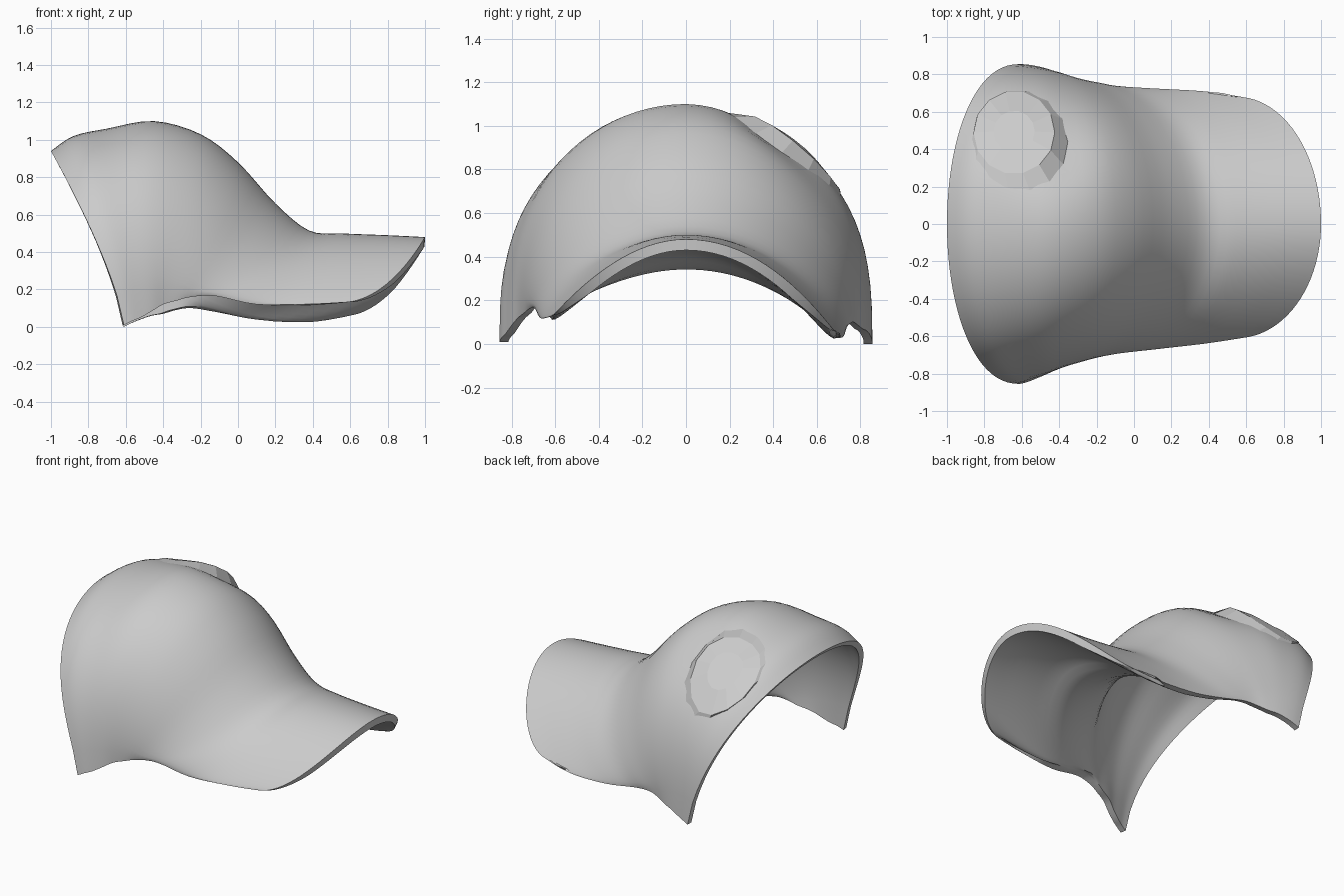
import bpy, bmesh, math
from mathutils import Vector
from mathutils.bvhtree import BVHTree

if "Cube" in bpy.data.objects:
    bpy.data.objects.remove(bpy.data.objects["Cube"])

# Arched sections from brim front to open back:
# centre x, centre z, side x, half width -y, half width +y, side z -y, side z +y, z power, x power, thickness
SECTIONS = [
    (1.00, 0.48, 0.55, 0.61, 0.68, 0.13, 0.06, 1.00, 0.50, 0.05),
    (0.80, 0.49, 0.36, 0.64, 0.71, 0.12, 0.03, 1.00, 0.52, 0.06),
    (0.55, 0.50, 0.10, 0.67, 0.725, 0.12, 0.04, 0.93, 0.52, 0.10),
    (0.38, 0.515, -0.12, 0.695, 0.74, 0.165, 0.08, 0.85, 0.52, 0.18),
    (0.20, 0.66, -0.25, 0.72, 0.765, 0.16, 0.10, 0.70, 0.52, 0.20),
    (0.00, 0.88, -0.33, 0.745, 0.785, 0.14, 0.09, 0.55, 0.50, 0.11),
    (-0.20, 1.03, -0.40, 0.77, 0.81, 0.12, 0.07, 0.48, 0.48, 0.06),
    (-0.45, 1.10, -0.46, 0.80, 0.83, 0.085, 0.06, 0.42, 0.48, 0.04),
    (-0.70, 1.06, -0.52, 0.825, 0.845, 0.05, 0.04, 0.37, 0.46, 0.04),
    (-0.88, 1.02, -0.57, 0.845, 0.853, 0.03, 0.02, 0.35, 0.45, 0.04),
    (-1.00, 0.94, -0.61, 0.855, 0.855, 0.01, 0.0, 0.34, 0.45, 0.04),
]
COLS, STEPS = 44, 4


def spline(k, f):
    """Smoothly interpolate the section table."""
    last = len(SECTIONS) - 1
    rows = [SECTIONS[min(max(k + d, 0), last)] for d in (-1, 0, 1, 2)]
    return [0.5 * (2 * b + (c - a) * f + (2 * a - 5 * b + 4 * c - d) * f ** 2
                   + (3 * b - a - 3 * c + d) * f ** 3) for a, b, c, d in zip(*rows)]


def make_object(name, bm):
    mesh = bpy.data.meshes.new(name)
    bm.to_mesh(mesh)
    bm.free()
    obj = bpy.data.objects.new(name, mesh)
    bpy.context.collection.objects.link(obj)
    return obj


# Outer skin of crown and brim
rows = [spline(k, s / STEPS) for k in range(len(SECTIONS) - 1) for s in range(STEPS)]
rows.append(list(SECTIONS[-1]))
bm = bmesh.new()
outer, thick = [], []
for i, (xc, zc, xs, ym, yp, zm, zp, bz, bx, th) in enumerate(rows):
    line, depth = [], []
    for j in range(COLS + 1):
        t = math.sin(math.pi * (j / COLS - 0.5))
        h = max(0.0, 1 - t * t)
        w = (t + 1) / 2
        zs = zm + (zp - zm) * w
        line.append(bm.verts.new((xs + (xc - xs) * h ** bx, t * (yp if t > 0 else ym),
                                  zs + (zc - zs) * h ** bz)))
        corner = min(1, (i + min(j, COLS - j) + 0.5) / 10)
        depth.append((0.04 + (th - 0.04) * h ** 0.5) * corner)
    outer.append(line)
    thick.append(depth)


def skin(grid, flip):
    for r0, r1 in zip(grid, grid[1:]):
        for j in range(COLS):
            quad = [r0[j], r0[j + 1], r1[j + 1], r1[j]]
            bm.faces.new(quad[::-1] if flip else quad)


skin(outer, False)
bm.normal_update()
dome = BVHTree.FromBMesh(bm)

# Shallow dent around the patch
for line in outer:
    for v in line:
        d2 = ((v.co.x + 0.42) ** 2 + (v.co.y - 0.42) ** 2) / 0.2 ** 2
        if v.co.y > 0:
            v.co -= v.normal * 0.06 * math.exp(-d2)
bm.normal_update()
dented = BVHTree.FromBMesh(bm)

# Inner skin and the edge joining both skins
inner = [[bm.verts.new(v.co - v.normal * d) for v, d in zip(line, depth)]
         for line, depth in zip(outer, thick)]
skin(inner, True)


def rim(g):
    return g[0] + [r[-1] for r in g[1:-1]] + g[-1][::-1] + [r[0] for r in g[-2:0:-1]]


a, b = rim(outer), rim(inner)
for i in range(len(a)):
    k = (i + 1) % len(a)
    bm.faces.new((a[k], a[i], b[i], b[k]))
for v in bm.verts:
    v.co.z = max(v.co.z, 0.0)
bmesh.ops.recalc_face_normals(bm, faces=bm.faces)
cap = make_object("cap_shell", bm)
bpy.context.view_layer.objects.active = cap
cap.select_set(True)
bpy.ops.object.shade_smooth_by_angle(angle=math.radians(35))


# Raised faceted patch on the back of the crown
def on_surface(tree, x, y, lift):
    hit = tree.ray_cast(Vector((x, y, 3)), Vector((0, 0, -1)))
    return hit[0] + hit[1] * lift


bm = bmesh.new()
rings = []
for tree, cx, cy, rx, ry, lift in ((dented, -0.61, 0.44, 0.26, 0.28, -0.003),
                                   (dome, -0.64, 0.485, 0.215, 0.22, 0.008),
                                   (dome, -0.64, 0.49, 0.11, 0.11, 0.008)):
    rings.append([bm.verts.new(on_surface(tree, cx + rx * math.cos(i * math.tau / 14),
                                          cy + ry * math.sin(i * math.tau / 14), lift))
                  for i in range(14)])
for r0, r1 in zip(rings, rings[1:]):
    for i in range(14):
        k = (i + 1) % 14
        bm.faces.new((r0[i], r0[k], r1[k], r1[i]))
bm.faces.new(rings[-1])
make_object("crown_patch", bm)
